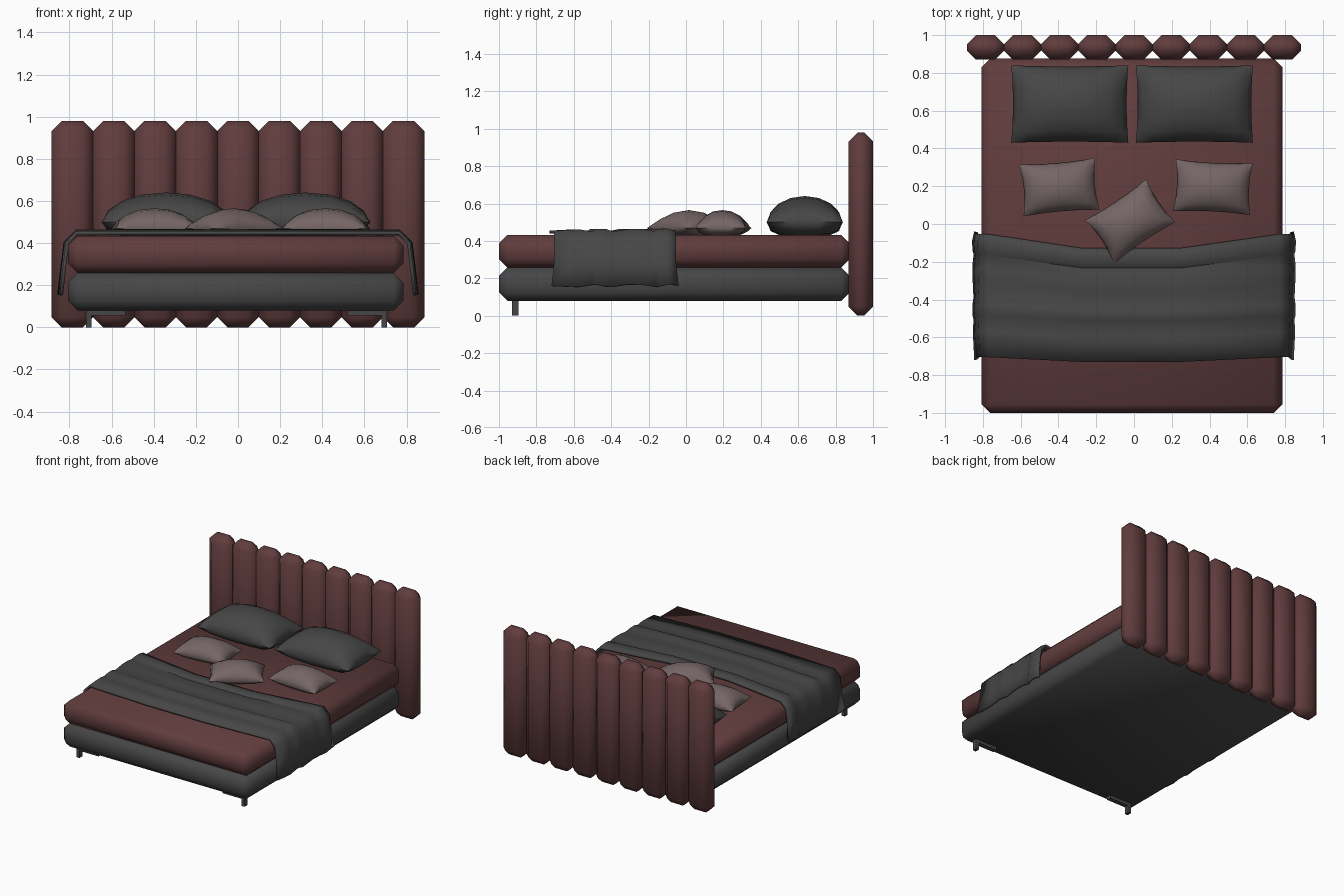
import bpy, bmesh, math
from mathutils import Vector, Matrix

if "Cube" in bpy.data.objects:
    bpy.data.objects.remove(bpy.data.objects["Cube"])


def material(name, rgb):
    m = bpy.data.materials.new(name)
    m.diffuse_color = (*rgb, 1)
    m.use_nodes = True
    m.node_tree.nodes["Principled BSDF"].inputs["Base Color"].default_value = m.diffuse_color
    return m


MAROON = material("maroon fabric", (0.118, 0.045, 0.046))
GREY = material("charcoal fabric", (0.062, 0.062, 0.063))
MAUVE = material("mauve fabric", (0.18, 0.132, 0.132))


def finish(bm, name, mat, angle=50):
    bmesh.ops.recalc_face_normals(bm, faces=bm.faces)
    me = bpy.data.meshes.new(name)
    bm.to_mesh(me)
    bm.free()
    ob = bpy.data.objects.new(name, me)
    bpy.context.collection.objects.link(ob)
    me.materials.append(mat)
    if angle:
        bpy.ops.object.select_all(action='DESELECT')
        ob.select_set(True)
        bpy.context.view_layer.objects.active = ob
        bpy.ops.object.shade_smooth_by_angle(angle=math.radians(angle))
    return ob


def box(name, lo, hi, mat, bevel=0.0):
    lo, hi = Vector(lo), Vector(hi)
    bm = bmesh.new()
    bmesh.ops.create_cube(bm, size=1)
    bmesh.ops.scale(bm, vec=hi - lo, verts=bm.verts)
    bmesh.ops.translate(bm, vec=(lo + hi) / 2, verts=bm.verts)
    if bevel:
        bmesh.ops.bevel(bm, geom=bm.edges[:], offset=bevel, segments=1,
                        affect='EDGES', profile=0.5)
    return finish(bm, name, mat, 60 if bevel else 0)


# headboard: nine padded vertical channels
W = 1.77 / 9
for i in range(9):
    x = -0.885 + i * W
    box(f"headboard_channel_{i + 1}", (x, 0.87, 0), (x + W, 1.0, 0.98), MAROON, 0.048)

# base and mattress
box("bed_base", (-0.807, -1, 0.08), (0.785, 0.875, 0.258), GREY, 0.045)
box("mattress", (-0.807, -1, 0.258), (0.785, 0.875, 0.433), MAROON, 0.045)

# front legs with mounting bars
for side, cx in (("left", -0.708), ("right", 0.694)):
    s = -1 if cx < 0 else 1
    box(f"front_leg_{side}", (cx - 0.013, -0.93, 0), (cx + 0.013, -0.895, 0.085), GREY)
    xs = sorted((cx, cx - s * 0.175))
    box(f"leg_bar_{side}", (xs[0], -0.93, 0.055), (xs[1], -0.895, 0.085), GREY)


# pillows: two puffed grids joined at a pinched seam
def pillow(name, cx, cy, sx, sy, seam, up, down, mat, turn=0.0, pinch=0.07, n=8):
    bm = bmesh.new()
    rot = Matrix.Rotation(math.radians(turn), 3, 'Z')
    for height in (up, -down):
        rows = []
        for j in range(n + 1):
            row = []
            for i in range(n + 1):
                u, v = math.sin((i / n - 0.5) * math.pi), math.sin((j / n - 0.5) * math.pi)
                puff = max(0, (1 - u * u) * (1 - v * v)) ** 0.5
                if height < 0:
                    puff = min(1, puff * 1.8)
                p = Vector((u * sx / 2 * (1 - pinch * (1 - v * v)),
                            v * sy / 2 * (1 - pinch * (1 - u * u)), 0))
                p = rot @ p
                row.append(bm.verts.new((cx + p.x, cy + p.y, seam + height * puff)))
            rows.append(row)
        for a, b in zip(rows, rows[1:]):
            for i in range(n):
                bm.faces.new((a[i], a[i + 1], b[i + 1], b[i]))
    bmesh.ops.remove_doubles(bm, verts=bm.verts, dist=0.0005)
    return finish(bm, name, mat, 55)


pillow("large_pillow_left", -0.34, 0.635, 0.62, 0.41, 0.50, 0.14, 0.067, GREY, 0, 0.03)
pillow("large_pillow_right", 0.32, 0.635, 0.62, 0.41, 0.50, 0.14, 0.067, GREY, 0, 0.03)
pillow("small_pillow_left", -0.395, 0.195, 0.405, 0.275, 0.468, 0.097, 0.035, MAUVE, 5)
pillow("small_pillow_right", 0.418, 0.195, 0.41, 0.275, 0.468, 0.097, 0.035, MAUVE, -3)
pillow("small_pillow_middle", -0.02, 0.015, 0.39, 0.275, 0.468, 0.097, 0.035, MAUVE, 34)

# throw blanket: section across the bed, swept through rows of folds
section = [(-0.838, 0.16), (-0.825, 0.28), (-0.81, 0.40), (-0.765, 0.447), (-0.27, 0.447),
           (0.24, 0.447), (0.765, 0.447), (0.81, 0.40), (0.825, 0.28), (0.838, 0.16)]
folds = [(-0.13, -0.055, 0), (-0.17, -0.10, 0.011), (-0.215, -0.15, 0.010),
         (-0.232, -0.165, -0.003), (-0.29, -0.23, 0.010), (-0.36, -0.31, 0.008),
         (-0.42, -0.39, -0.004), (-0.455, -0.43, 0.010), (-0.51, -0.48, 0.009),
         (-0.53, -0.50, -0.004), (-0.60, -0.57, 0.007), (-0.73, -0.705, 0)]
bm = bmesh.new()
grid = []
for k, (mid, edge, lift) in enumerate(folds):
    row = []
    for x, z in section:
        y = mid if abs(x) < 0.5 else edge
        if z < 0.2:  # hem flares and waves slightly
            y += 0.015 * (y + 0.38) / 0.35
            z += 0.008 * math.sin(k * 1.7)
        if z > 0.42:
            z += lift
        else:
            x += math.copysign(lift, x)
        row.append(bm.verts.new((x, y, z)))
    grid.append(row)
for a, b in zip(grid, grid[1:]):
    for i in range(len(section) - 1):
        bm.faces.new((a[i], a[i + 1], b[i + 1], b[i]))
blanket = finish(bm, "throw_blanket", GREY, 50)
mod = blanket.modifiers.new("thickness", 'SOLIDIFY')
mod.thickness = 0.016
mod.offset = 0
